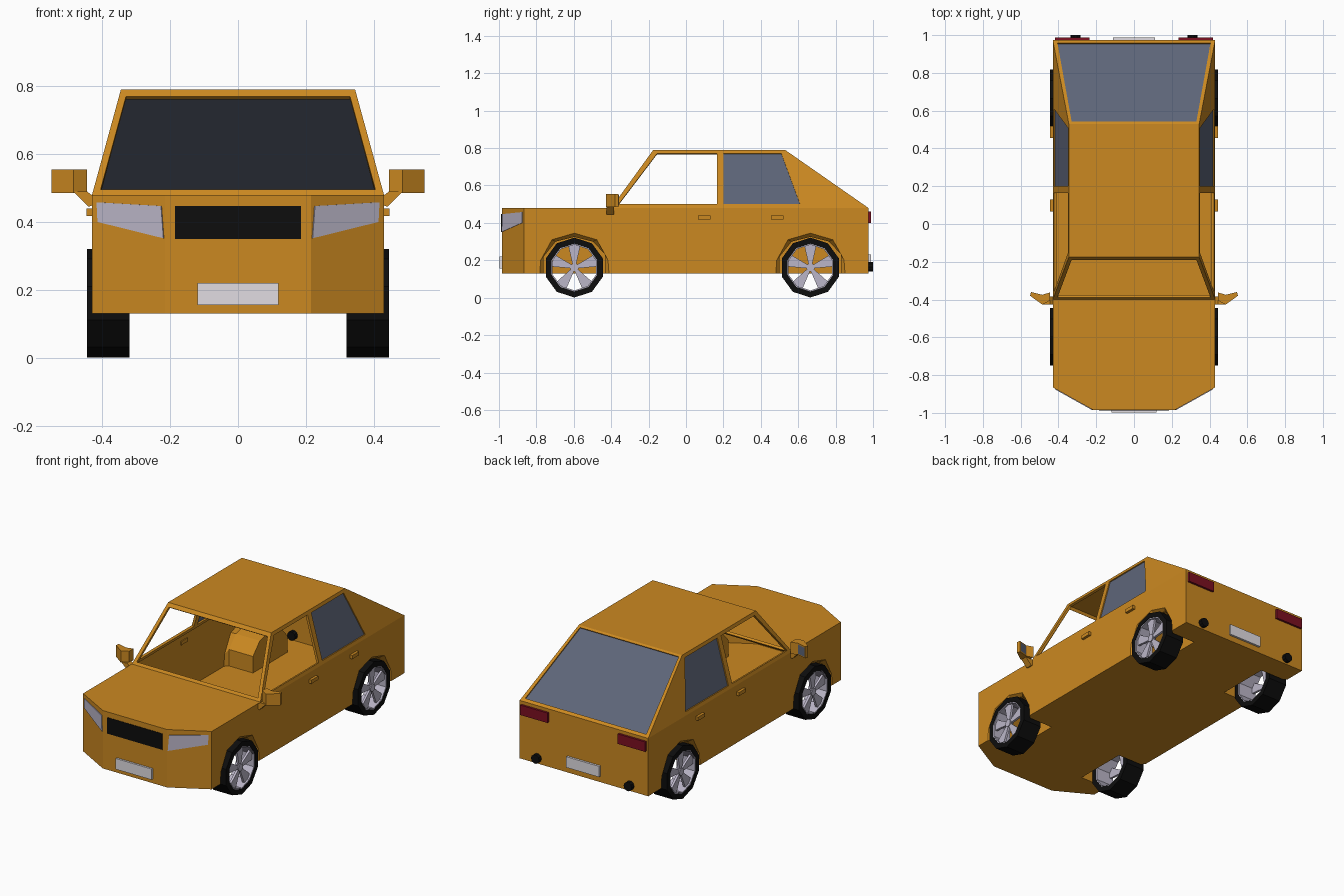
import bpy, bmesh
from math import sin, cos, pi
from mathutils import Vector

if "Cube" in bpy.data.objects:
    bpy.data.objects.remove(bpy.data.objects["Cube"])


def material(name, r, g, b):
    m = bpy.data.materials.new(name)
    m.diffuse_color = (r, g, b, 1)
    m.use_nodes = True
    m.node_tree.nodes["Principled BSDF"].inputs["Base Color"].default_value = m.diffuse_color
    return m


PAINT = material("orange_paint", 0.6, 0.25, 0.015)
GLASS = material("tinted_glass", 0.11, 0.13, 0.19)
BLACK = material("black_rubber", 0.004, 0.004, 0.004)
SILVER = material("silver", 0.5, 0.47, 0.58)
WHITE = material("plate_white", 0.75, 0.72, 0.76)
RED = material("tail_red", 0.2, 0.005, 0.015)


def shell(name, polys, mat):
    """Weld a list of 3D polygons into one flat-shaded mesh."""
    bm = bmesh.new()
    for p in polys:
        bm.faces.new([bm.verts.new(v) for v in p])
    bmesh.ops.remove_doubles(bm, verts=bm.verts, dist=1e-4)
    bmesh.ops.recalc_face_normals(bm, faces=bm.faces)
    me = bpy.data.meshes.new(name)
    bm.to_mesh(me)
    bm.free()
    me.materials.append(mat)
    ob = bpy.data.objects.new(name, me)
    bpy.context.collection.objects.link(ob)
    return ob


def bridge(a, b, closed=True):
    n = len(a)
    return [[a[i], a[(i + 1) % n], b[(i + 1) % n], b[i]]
            for i in range(n if closed else n - 1)]


def prism(pts, offset):
    top = [tuple(Vector(p) + Vector(offset)) for p in pts]
    return [pts, top] + bridge(pts, top)


def box(x0, x1, y0, y1, z0, z1):
    return prism([(x0, y0, z0), (x1, y0, z0), (x1, y1, z0), (x0, y1, z0)], (0, 0, z1 - z0))


def ring(x, y, z, r, n=10):
    return [(x, y + r * sin(2 * pi * i / n), z + r * cos(2 * pi * i / n)) for i in range(n)]


W, LOW, BELT, TOP = 0.43, 0.13, 0.48, 0.79
NOSE, CORNER, BACK = -0.985, -0.865, 0.975
AXLES = (-0.597, 0.665)
OUTER = [(-.185, LOW), (-.18, .2), (-.12, .31), (0, .345), (.12, .31), (.18, .2), (.185, LOW)]
INNER = [(-.165, LOW), (-.165, .23), (-.1, .3), (0, .325), (.1, .3), (.165, .23), (.165, LOW)]

# Lower body: hollow shell with arches and wheel wells
polys = []
floor_half = {}
for s in (1, -1):
    side = [(s * W, CORNER, BELT), (s * W, CORNER, LOW)]
    edge = [(s * .215, NOSE, LOW), (s * W, CORNER, LOW)]
    for yc in AXLES:
        a = [(s * W, yc + y, z) for y, z in OUTER]
        b = [(s * .41, yc + y, z) for y, z in INNER]
        c = [(s * .25, yc + y, z) for y, z in INNER]
        side += a
        edge += [a[0], b[0], c[0], c[-1], b[-1], a[-1]]
        polys += bridge(a, b, False) + bridge(b, c, False) + [c]
    side += [(s * W, BACK, LOW), (s * W, BACK, BELT), (s * W, -.4, BELT)]
    edge.append((s * W, BACK, LOW))
    floor_half[s] = edge
    polys.append(side)
    polys.append([(s * .215, NOSE, LOW), (s * W, CORNER, LOW),
                  (s * W, CORNER, BELT), (s * .215, NOSE, BELT)])
polys.append(floor_half[1] + floor_half[-1][::-1])
for y, x in ((NOSE, .215), (BACK, W)):
    polys.append([(-x, y, LOW), (x, y, LOW), (x, y, BELT), (-x, y, BELT)])
polys.append([(-W, -.4, BELT), (-W, CORNER, BELT), (-.215, NOSE, BELT),
              (.215, NOSE, BELT), (W, CORNER, BELT), (W, -.4, BELT)])
shell("lower_body", polys, PAINT)

# Cabin: pillars and roof around the window openings
t = lambda z: (z - BELT) / (TOP - BELT)
side_x = lambda z: W - .085 * t(z)
front_y = lambda z: -.4 + .225 * t(z)
rear_y = lambda z: BACK - .445 * t(z)
A, T1, T2, B = (-.4, BELT), (-.175, TOP), (.53, TOP), (BACK, BELT)
F = [(-.36, .5), (-.155, .77), (.165, .77), (.165, .5)]
R = [(.2, .5), (.2, .77), (.51, .77), (.61, .5)]
panels = [[A, F[0], F[1], T1], [T1, F[1], F[2], R[1], R[2], T2], [F[2], F[3], R[0], R[1]],
          [A, B, R[3], R[0], F[3], F[0]], [T2, R[2], R[3], B]]
polys = [[(s * side_x(z), y, z) for y, z in p] for s in (1, -1) for p in panels]


def screen(fy, x0, z0, x1, z1):
    return [(-x0, fy(z0), z0), (x0, fy(z0), z0), (x1, fy(z1), z1), (-x1, fy(z1), z1)]


polys += bridge(screen(front_y, W, BELT, .345, TOP), screen(front_y, .405, .495, .33, .77))
rear_hole = screen(rear_y, .405, .492, .33, .782)
polys += bridge(screen(rear_y, W, BELT, .345, TOP), rear_hole)
polys.append([(-.345, -.175, TOP), (.345, -.175, TOP), (.345, .53, TOP), (-.345, .53, TOP)])
cabin = shell("cabin", polys, PAINT)
mod = cabin.modifiers.new("thickness", "SOLIDIFY")
mod.thickness = 0.015
mod.offset = -1

# Rear glass
shell("rear_window", [[(x, y - .004, z - .005) for x, y, z in rear_hole]], GLASS)

# Front and rear details
shell("grille", box(-.185, .185, NOSE - .003, NOSE + .01, .35, .447), BLACK)
shell("front_plate", box(-.12, .12, -.997, NOSE, .155, .22), WHITE)
shell("rear_plate", box(-.11, .11, BACK, .988, .165, .23), WHITE)

for s, tag in ((1, "right"), (-1, "left")):
    # Rear side glass
    shell(tag + "_side_window", [[(s * (side_x(z) - .007), y, z) for y, z in R]], GLASS)
    # Headlight lying on the angled corner
    corner_y = lambda x: NOSE + (x - .215) * (CORNER - NOSE) / (W - .215)
    lamp = [(s * x, corner_y(x), z) for x, z in ((.225, .447), (.415, .458), (.412, .4), (.218, .352))]
    shell(tag + "_headlight", prism(lamp, (s * .002, -.003, 0)), SILVER)
    # Tail light and exhaust
    shell(tag + "_tail_light", box(s * .235, s * .418, BACK - .003, .988, .4, .46), RED)
    pipe = [(s * .31 + .027 * cos(i * pi / 5), .95, .165 + .027 * sin(i * pi / 5)) for i in range(10)]
    shell(tag + "_exhaust", prism(pipe, (0, .05, 0)), BLACK)
    # Door handles
    for name, y in (("front", .065), ("rear", .455)):
        shell(f"{tag}_{name}_handle", box(s * .425, s * .446, y, y + .065, .417, .439), PAINT)
    # Door mirror with stem and glass
    plan = [(.445, -.405), (.485, -.427), (.55, -.38), (.545, -.36), (.485, -.375), (.445, -.362)]
    shell(tag + "_mirror", prism([(s * x, y, .485) for x, y in plan], (0, 0, .07)), PAINT)
    stem = [(s * x, -.425, z) for x, z in ((.425, .475), (.425, .45), (.44, .445), (.485, .49), (.445, .49))]
    shell(tag + "_mirror_stem", prism(stem, (0, .04, 0)), PAINT)
    pane = [(s * .54, -.3595, .492), (s * .49, -.3725, .492), (s * .49, -.3725, .548), (s * .54, -.3595, .548)]
    shell(tag + "_mirror_glass", [pane], GLASS)

    # Wheels: ten-sided tyre, rim and five wedge spokes
    for end, yc in zip(("front", "rear"), AXLES):
        name = f"{tag}_{end}_"
        zc = .161
        for part, x0, x1, r0, r1, mat in (("tyre", .32, .445, .128, .16, BLACK),
                                          ("rim", .322, .443, .122, .1285, SILVER)):
            loops = [ring(s * x, yc, zc, r) for x, r in ((x0, r0), (x0, r1), (x1, r1), (x1, r0))]
            shell(name + part, [f for i in range(4) for f in bridge(loops[i], loops[(i + 1) % 4])], mat)
        polys = prism(ring(s * .415, yc, zc, .022), (s * .022, 0, 0))
        for k in range(5):
            a = 2 * pi * k / 5
            spoke = [(s * .418, yc + r * sin(a) + w * cos(a), zc + r * cos(a) - w * sin(a))
                     for r, w in ((.01, -.008), (.121, -.033), (.121, .033), (.01, .008))]
            polys += prism(spoke, (s * .014, 0, 0))
        shell(name + "spokes", polys, SILVER)
